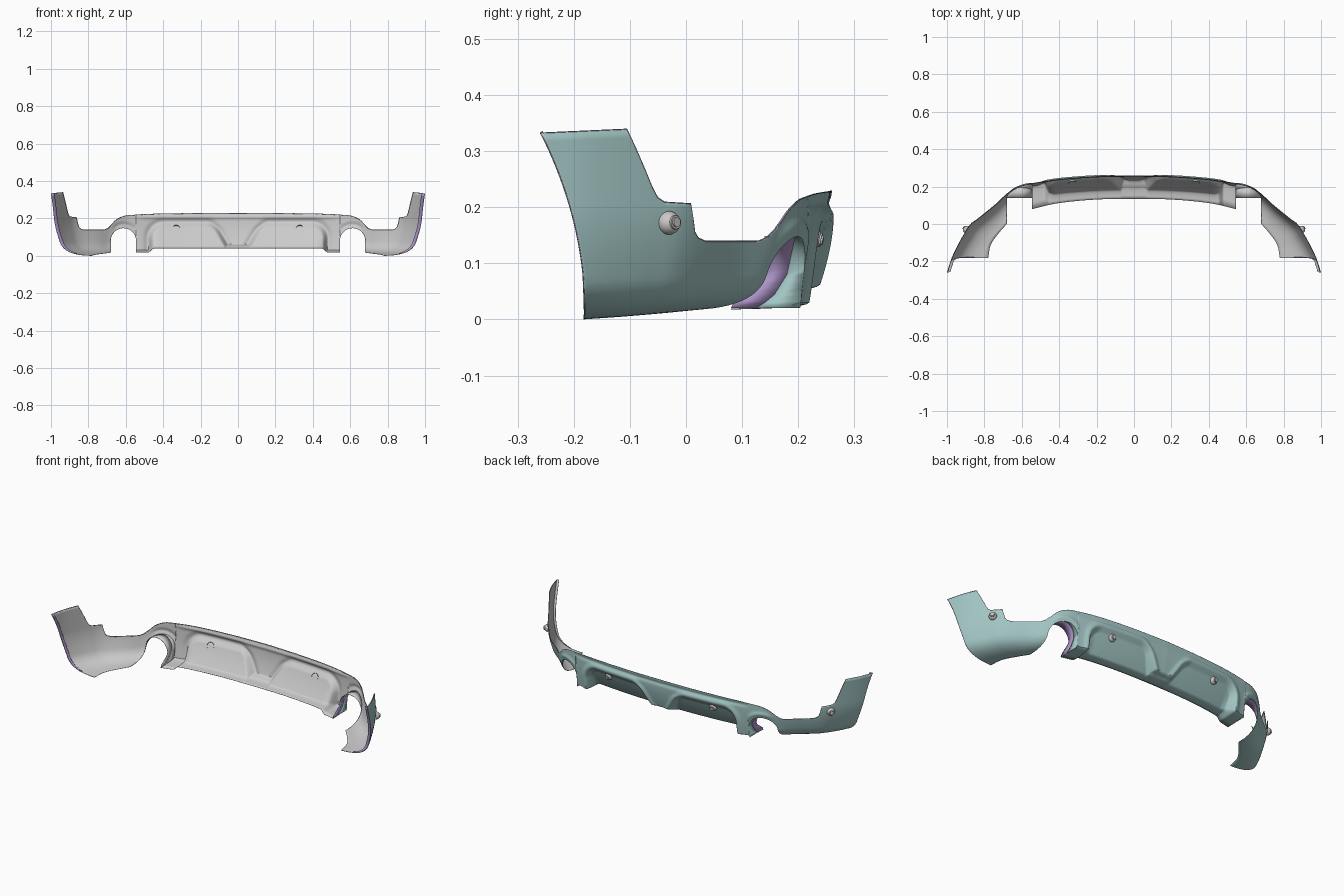
import bpy, bmesh, math
from mathutils import Vector, Matrix

if "Cube" in bpy.data.objects:
    bpy.data.objects.remove(bpy.data.objects["Cube"])


def smooth(pts, n=14):
    """Catmull-Rom resample of a 2D point list."""
    p = [Vector(q) for q in pts]
    p = [2 * p[0] - p[1]] + p + [2 * p[-1] - p[-2]]
    out = []
    for i in range(1, len(p) - 2):
        a, b, c, d = p[i - 1:i + 3]
        for k in range(n):
            t = k / n
            out.append(0.5 * (2 * b + (c - a) * t + (2 * a - 5 * b + 4 * c - d) * t * t
                              + (3 * b - a - 3 * c + d) * t ** 3))
    return [tuple(q) for q in out] + [tuple(p[-2])]


def at(tab, v):
    if v <= tab[0][0]:
        return tab[0][1]
    for (a, fa), (b, fb) in zip(tab, tab[1:]):
        if v <= b:
            return fa + (fb - fa) * (v - a) / max(b - a, 1e-9)
    return tab[-1][1]


def ss(t):
    t = min(1, max(0, t))
    return t * t * (3 - 2 * t)


# Plan outline seen from above, and trim lines
PLAN = smooth([(0, .26), (.2, .255), (.4, .24), (.55, .217), (.62, .198), (.68, .165),
               (.75, .105), (.86, .014), (.91, -.055), (.968, -.166), (1.0, -.26)])
X_OF_Y = sorted((y, x) for x, y in PLAN)
TOP = smooth([(0, .23), (.4, .226), (.56, .219), (.61, .213), (.65, .195), (.68, .165)])
UNDER_IN = smooth([(0, .135), (.2, .131), (.4, .112), (.545, .08)])
Y0, XL, XR = .165, .545, .68
AC, AZ = (XL + XR) / 2, .08
AR = (XR - XL) / 2


def lean(z):
    return .95 * max(0, .2 - z) ** 1.8


# Rear centre surface: raised frame around two recessed panels
def rear(x, z):
    rad = .05 if x < .3 else .085
    half = .18 + (max(0, .172 - z) * .6 if x < .3 else 0)
    qx, qz = abs(x - .30) - half + rad, abs(z - .05) - .128 + rad
    sd = math.hypot(max(qx, 0), max(qz, 0)) + min(max(qx, qz), 0) - rad
    mask = max(ss(-sd / .03), ss((.062 - z) / .02) * ss((.44 - x) / .05))
    fade = ss((.58 - x) / .1)
    depth = .008 + .3 * max(0, .17 - z)
    ridge = .010 * math.exp(-((sd - .006) / .016) ** 2) * (1 - mask) * fade
    groove = .005 * math.exp(-((z - .207) / .010) ** 2) * fade
    r = math.hypot(x - AC, z - AZ)
    ring = .006 * math.exp(-((r - .088) / .012) ** 2) * ss((XR - x) / .04) * ss((x - .53) / .03)
    fin = 1 - .6 * ss((x - .42) / .06) * ss((XR - x) / .1)
    return Vector((x, at(PLAN, x) - lean(z) * fin - depth * mask - groove + ridge * .7 + ring, z))


def bezier(b, c, q, t):
    return b * (1 - t) ** 2 + c * 2 * t * (1 - t) + q * t * t


def centre_col(x):
    zt, zb = at(TOP, x), .04 - .02 * ss((x - .45) / .03)
    col = [rear(x, zt + (zb + .010 - zt) * j / 44) for j in range(45)]
    b = col[-1]
    c = Vector((x, b.y - .006, zb))
    q = Vector((x, at(UNDER_IN, x), zb - .002))
    return col + [bezier(b, c, q, k / 6) for k in range(1, 7)]


def arch_z(x):
    return AZ + math.sqrt(max(0, AR ** 2 - (x - AC) ** 2))


def arch_col(x):
    zt, zb = at(TOP, x), arch_z(x)
    return [rear(x, zt + (zb - zt) * j / 16) for j in range(17)]


# Wrap-around corner surface
def y_end(z):
    return -.18 - .08 * (max(z, 0) / .333) ** 2.1


def normal(y):
    e = .012
    d = Vector((at(X_OF_Y, y - e) - at(X_OF_Y, y + e), -2 * e))
    return Vector((-d.y, d.x)).normalized()


def side(f, z):
    y = max(-.26, Y0 + f * (y_end(z) - Y0))
    n = Vector((0, 1)).lerp(normal(y), ss(f / .3)).lerp(Vector((1, 0)), ss((f - .5) / .5))
    n *= lean(z)
    return Vector((at(X_OF_Y, y) - n.x, y - n.y, z))


def f_of(y, z):
    return (Y0 - y) / (Y0 - y_end(z))


SIDE_TOP = sorted((f_of(y, z), z) for y, z in [
    (.165, .165), (.15, .147), (.135, .14), (.04, .14), (.026, .146), (.019, .156), (.015, .175),
    (.009, .207), (-.038, .21), (-.05, .218), (-.06, .237), (-.08, .285), (-.105, .34), (-.26, .333)])
UX = smooth([(0, .68), (.35, .72), (.7, .765), (1, .78)])
UY = smooth([(0, 0), (.35, -.045), (.7, -.11), (1, -.183)])


def corner_col(f):
    zt, zb = at(SIDE_TOP, f), .017 * (1 - f)
    col = [side(f, zt + (.08 - zt) * j / 16) for j in range(17)]
    c = side(f, .03)
    c.z = zb
    q = Vector((at(UX, f), at(UY, f), zb))
    return col + [bezier(col[-1], c, q, k / 14) for k in range(1, 15)]


def finish(bm, name, color, angle=40, lining=False):
    bmesh.ops.remove_doubles(bm, verts=bm.verts, dist=.0002)
    me = bpy.data.meshes.new(name)
    bm.to_mesh(me)
    bm.free()
    ob = bpy.data.objects.new(name, me)
    bpy.context.collection.objects.link(ob)
    m = bpy.data.materials.new(name + "_paint")
    m.diffuse_color = (*color, 1)
    m.use_nodes = True
    m.node_tree.nodes["Principled BSDF"].inputs["Base Color"].default_value = m.diffuse_color
    me.materials.append(m)
    ob.modifiers.new("mirror", 'MIRROR').use_clip = True
    if lining:  # thin grey inside face
        g = bpy.data.materials.new("inside_grey")
        g.diffuse_color = (.6, .6, .6, 1)
        g.use_nodes = True
        g.node_tree.nodes["Principled BSDF"].inputs["Base Color"].default_value = g.diffuse_color
        me.materials.append(g)
        sol = ob.modifiers.new("lining", 'SOLIDIFY')
        sol.thickness, sol.offset, sol.material_offset = .0015, -1, 1
    bpy.ops.object.select_all(action='DESELECT')
    ob.select_set(True)
    bpy.context.view_layer.objects.active = ob
    bpy.ops.object.shade_smooth_by_angle(angle=math.radians(angle))


def grid(bm, cols):
    vs = [[bm.verts.new(p) for p in c] for c in cols]
    for a, b in zip(vs, vs[1:]):
        for j in range(len(a) - 1):
            bm.faces.new((a[j], b[j], b[j + 1], a[j + 1]))


def strip(bm, edge, inner):
    a, b = [bm.verts.new(p) for p in edge], [bm.verts.new(p) for p in inner]
    for i in range(len(a) - 1):
        bm.faces.new((a[i], b[i], b[i + 1], a[i + 1]))


# Section columns and the exhaust opening (edge, painted lip, inner end)
centre = [centre_col(XL * i / 140) for i in range(141)]
arch = [arch_col(AC - AR * math.cos(math.pi * i / 28)) for i in range(29)]
fs = sorted(set([i / 60 for i in range(61)] + [min(1, f) for f, z in SIDE_TOP]))
corner = [corner_col(f) for f in fs]
edge = [p for p in reversed(corner[0][17:]) if p.y > .04] + [c[-1] for c in reversed(arch)]
edge += [rear(XL, .08 - .012 * k) for k in range(1, 6)]
LIP = [(.02, .125), (.04, .155), (.08, .18), (.15, .195)]
lip, back = [], []
for p in edge:
    y = .14 if p.x > .56 or p.z > .08 else .08 + .06 * ss((p.z - .02) / .06)
    lip.append(Vector((p.x, min(p.y - .002, at(LIP, p.z)), p.z)))
    back.append(Vector((p.x, min(p.y - .004, y), p.z)))

# Painted skin
bm = bmesh.new()
for cols in (centre, arch, corner):
    grid(bm, cols)
strip(bm, edge, lip)
finish(bm, "bumper_skin", (.36, .56, .55), lining=True)

# Turned edges: wheel arch, top edge, exhaust tunnel
bm = bmesh.new()
wheel = corner[-1]
strip(bm, wheel[:26], [p + Vector((-.018, .003, .002)) for p in wheel[:26]])
top = [c[0] for c in centre + arch[1:] + corner[1:]]
inner = []
for p in top:
    n = normal(p.y) if p.x > XR else Vector((p.x * .3, 1)).normalized()
    inner.append(p - Vector((n.x, n.y, .3)) * .004)
strip(bm, top, inner)
strip(bm, lip, back)
finish(bm, "edge_flange", (.42, .30, .58), lining=True)


# Parking sensors: half ball with a stepped ring facing outward
def sensor(name, pos, nrm, out):
    m = Matrix.Translation(pos) @ nrm.to_track_quat('Z', 'Y').to_matrix().to_4x4()
    bm = bmesh.new()
    bmesh.ops.create_uvsphere(bm, u_segments=28, v_segments=14, radius=.021, matrix=m)
    bmesh.ops.bisect_plane(bm, geom=bm.verts[:] + bm.edges[:] + bm.faces[:], plane_co=pos,
                           plane_no=out, clear_inner=True)  # drop the half behind the skin
    for r, h in ((.013, .017), (.009, .020)):
        bmesh.ops.create_cone(bm, cap_ends=True, segments=28, radius1=r, radius2=r * .92, depth=.006,
                              matrix=m @ Matrix.Translation((0, 0, h)))
    finish(bm, name, (.62, .58, .58), 30)


sn = normal(-.028)
sensor("side_sensor", side(f_of(-.03, .172), .172), Vector((.75, .66, .05)), Vector((sn.x, sn.y, 0)))
sensor("rear_sensor", rear(.33, .145) - Vector((0, .004, 0)), Vector((.1, 1, -.2)), Vector((.1, 1, -.3)))
